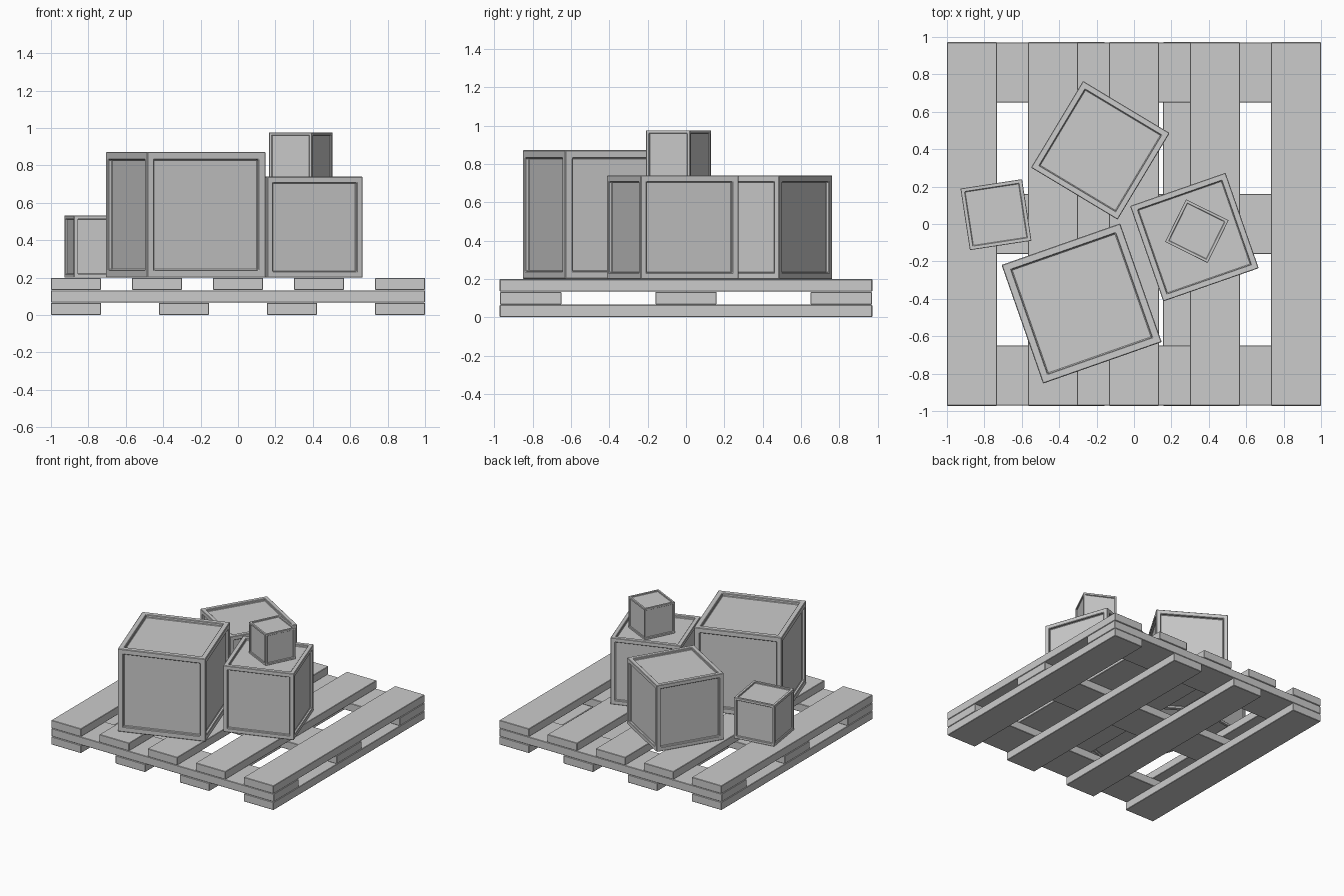
import bpy, bmesh, math
from mathutils import Matrix

if "Cube" in bpy.data.objects:
    bpy.data.objects.remove(bpy.data.objects["Cube"])


def finish(name, bm, loc, angle=0.0, bevel=0.003):
    bmesh.ops.recalc_face_normals(bm, faces=bm.faces)
    mesh = bpy.data.meshes.new(name)
    bm.to_mesh(mesh)
    bm.free()
    ob = bpy.data.objects.new(name, mesh)
    bpy.context.collection.objects.link(ob)
    ob.location = loc
    ob.rotation_euler.z = math.radians(angle)
    mod = ob.modifiers.new("worn_edges", 'BEVEL')
    mod.width = bevel
    mod.segments = 1
    mod.limit_method = 'ANGLE'
    return ob


def plank(name, x, y, layer, sx, sy):
    t = 0.2 / 3
    bm = bmesh.new()
    bmesh.ops.create_cube(bm, size=1, matrix=Matrix.Diagonal((sx, sy, t - 0.002, 1)))
    return finish(name, bm, (x, y, t * (layer + 0.5)))


def crate(name, x, y, z, size, angle):
    # Cube with a framed, recessed panel on every side
    bm = bmesh.new()
    bmesh.ops.create_cube(bm, size=size)
    panels = bm.faces[:]
    bmesh.ops.inset_individual(bm, faces=panels, thickness=size * 0.087)
    for f in panels:
        n = f.normal.copy()
        ext = bmesh.ops.extrude_discrete_faces(bm, faces=[f])["faces"][0]
        bmesh.ops.translate(bm, verts=ext.verts, vec=-n * size * 0.034)
    return finish(name, bm, (x, y, z + size / 2), angle, size * 0.006)


# Pallet: top deck, cross boards, bottom runners
W, L = 0.267, 1.944
for i in range(5):
    plank(f"deck_board_{i}", -0.8665 + i * 0.43325, 0, 2, W, L)
for i, y in enumerate((-0.81, 0, 0.81)):
    plank(f"cross_board_{i}", 0, y, 1, 2.0, 0.32)
for i in range(4):
    plank(f"bottom_runner_{i}", -0.8665 + i * 0.57767, 0, 0, W, L)

# Crates
crate("large_crate", -0.28, -0.425, 0.2, 0.672, 19.3)
crate("back_crate", -0.18, 0.394, 0.2, 0.54, -31.0)
crate("right_crate", 0.323, -0.07, 0.2, 0.54, 19.2)
crate("left_crate", -0.738, 0.05, 0.2, 0.333, 8.7)
crate("top_crate", 0.336, -0.038, 0.722, 0.254, -26.3)
